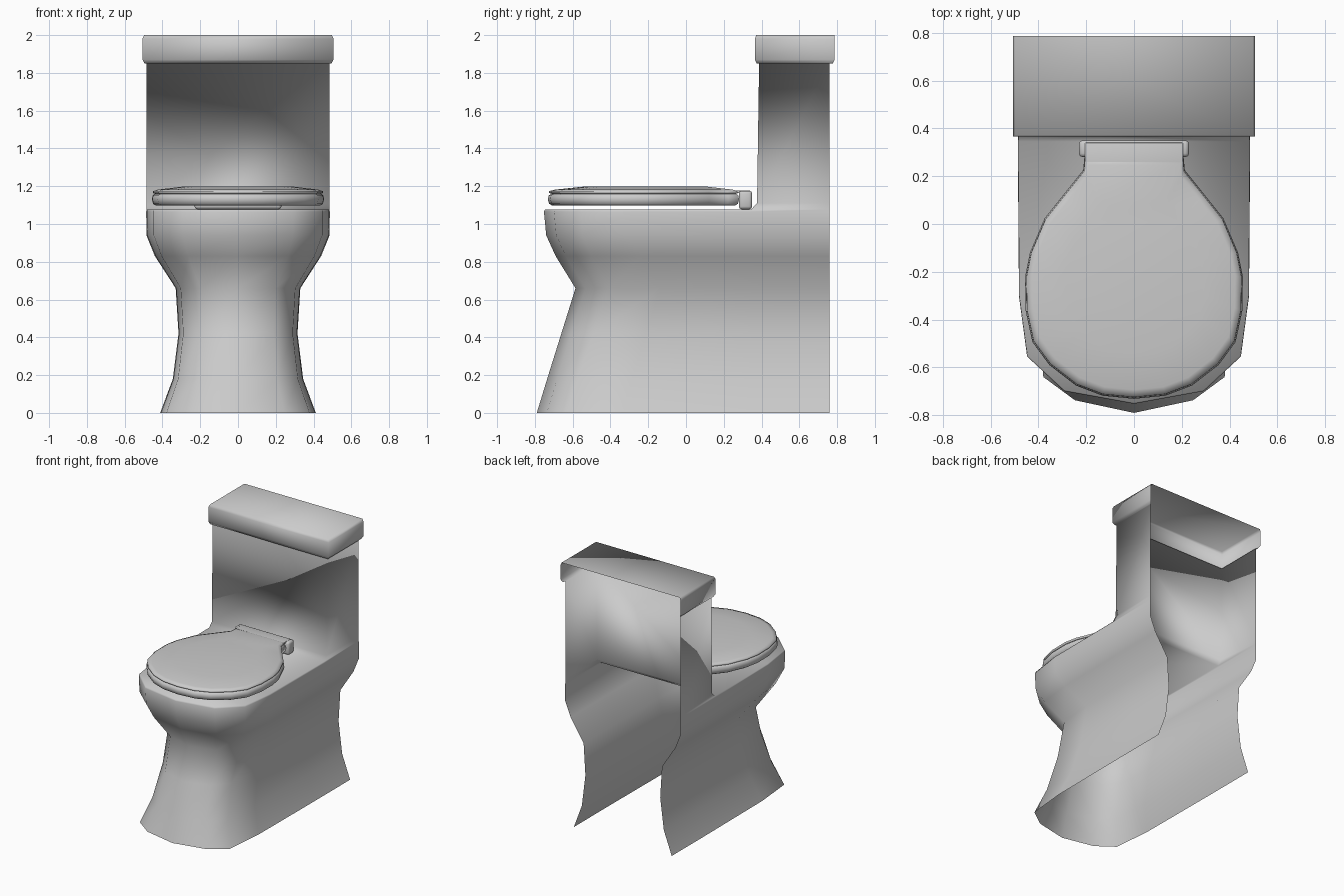
import bpy, bmesh

if "Cube" in bpy.data.objects:
    bpy.data.objects.remove(bpy.data.objects["Cube"])

grey = bpy.data.materials.new("ceramic_grey")
grey.diffuse_color = (0.53, 0.53, 0.53, 1)
grey.use_nodes = True
grey.node_tree.nodes["Principled BSDF"].inputs["Base Color"].default_value = grey.diffuse_color


def skin(bm, rings, closed=True, cap_start=False, cap_end=False):
    """Skin a stack of equal-length point rings."""
    rows = [[bm.verts.new(p) for p in ring] for ring in rings]
    n = len(rows[0])
    for a, b in zip(rows, rows[1:]):
        for i in range(n if closed else n - 1):
            j = (i + 1) % n
            bm.faces.new((a[i], a[j], b[j], b[i]))
    if cap_start:
        bm.faces.new(rows[0][::-1])
    if cap_end:
        bm.faces.new(rows[-1])


def finish(name, bm):
    """Weld seams and make one fully smooth-shaded object."""
    bmesh.ops.remove_doubles(bm, verts=bm.verts[:], dist=0.0005)
    bmesh.ops.recalc_face_normals(bm, faces=bm.faces[:])
    for f in bm.faces:
        f.smooth = True
    me = bpy.data.meshes.new(name)
    bm.to_mesh(me)
    bm.free()
    me.materials.append(grey)
    ob = bpy.data.objects.new(name, me)
    bpy.context.collection.objects.link(ob)
    return ob


def loft(name, rings, **kw):
    bm = bmesh.new()
    skin(bm, rings, **kw)
    return finish(name, bm)


def mirrored(half):
    """Half outline running from the centre line (x=0) to +x, made symmetric."""
    return [(-x, y) for x, y in reversed(half) if x > 0] + half


def box(name, x, y0, y1, z0, z1, bevel):
    ring = [(-x, y0), (x, y0), (x, y1), (-x, y1)]
    ob = loft(name, [[(px, py, z) for px, py in ring] for z in (z0, z1)],
              cap_start=True, cap_end=True)
    m = ob.modifiers.new("bevel", "BEVEL")
    m.width, m.segments = bevel, 2


# Pedestal and bowl: U-shaped sections, open at the back and underneath
def u_section(w, front, z):
    half = [(0, front), (0.6 * w, front + 0.053), (0.92 * w, front + 0.15 + 0.045 * z),
            (0.99 * w, front + 0.45), (w, 0.345), (w, 0.76)]
    return [(x, y, z) for x, y in mirrored(half)]


levels = [(0.412, -0.79, 0), (0.345, -0.735, 0.18), (0.315, -0.66, 0.42),
          (0.33, -0.585, 0.66), (0.44, -0.69, 0.83),
          (0.485, -0.74, 0.94), (0.486, -0.752, 1.065), (0.484, -0.747, 1.077)]
body = bmesh.new()
skin(body, [u_section(*l) for l in levels], closed=False)

# Flat deck in front of the tank
deck = u_section(*levels[-1])[1:-1]
deck = deck[:len(deck) // 2 + 1]
skin(body, [deck, [(-x, y, z) for x, y, z in deck]], closed=False)


# Tank and its lid: front and side walls, open at the back
def tank_section(w, front, z, back):
    return [(x, y, z) for x, y in [(-w, back), (-w, front), (w, front), (w, back)]]


skin(body, [tank_section(*s) for s in [
    (0.484, 0.345, 1.077, 0.76), (0.484, 0.376, 1.11, 0.76),
    (0.484, 0.387, 1.85, 0.76), (0.494, 0.375, 1.849, 0.777),
    (0.506, 0.365, 1.87, 0.787), (0.506, 0.365, 1.98, 0.787),
    (0.497, 0.372, 2.0, 0.787)]], closed=False, cap_end=True)
finish("toilet_body", body)

# Seat and cover share one egg-shaped outline
outline = mirrored([(0, -0.725), (0.13, -0.712), (0.24, -0.67), (0.35, -0.585),
                    (0.42, -0.49), (0.448, -0.36), (0.45, -0.22), (0.43, -0.12),
                    (0.37, 0.02), (0.29, 0.12), (0.21, 0.22), (0.205, 0.275)])


def egg(s, z):
    return [(x * s, -0.2 + (y + 0.2) * s, z) for x, y in outline]


loft("seat", [egg(*s) for s in [(0.965, 1.097), (1.0, 1.107), (1.012, 1.13),
                                (1.005, 1.15), (0.98, 1.16)]],
     cap_start=True, cap_end=True)
loft("seat_cover", [egg(*s) for s in [(0.975, 1.16), (1.0, 1.164), (0.998, 1.174),
                                      (0.94, 1.182), (0.65, 1.198)]],
     cap_start=True, cap_end=True)

# Neck of the cover and hinge bar
box("cover_neck", 0.205, 0.18, 0.34, 1.163, 1.178, 0.004)
box("hinge_bar", 0.23, 0.28, 0.35, 1.078, 1.176, 0.015)
